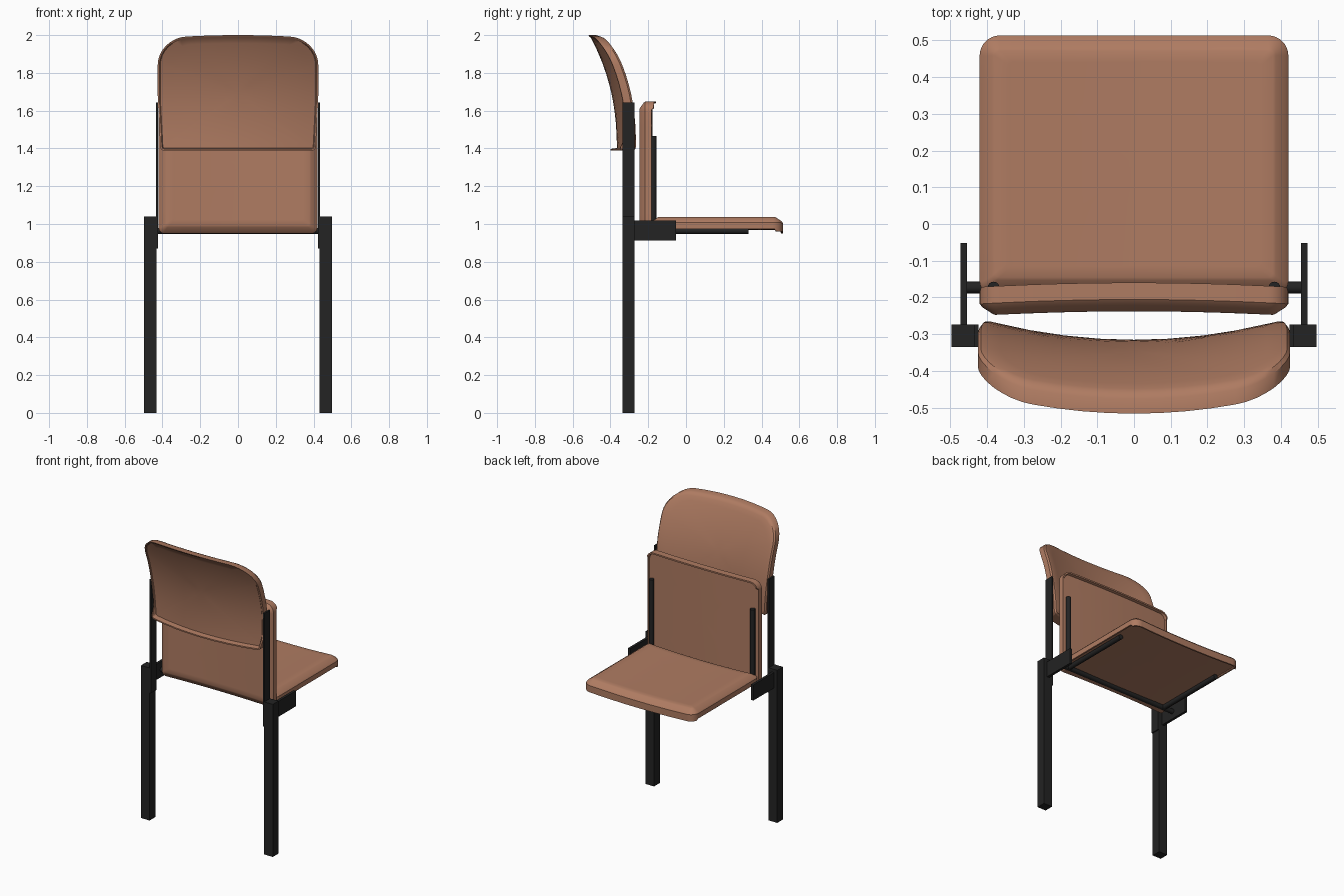
import bpy, bmesh, math
from mathutils import Vector

cube = bpy.data.objects.get("Cube")
if cube:
    bpy.data.objects.remove(cube, do_unlink=True)


def material(name, rgb):
    m = bpy.data.materials.new(name)
    m.use_nodes = True
    m.diffuse_color = (*rgb, 1)
    bsdf = m.node_tree.nodes["Principled BSDF"]
    bsdf.inputs["Base Color"].default_value = (*rgb, 1)
    bsdf.inputs["Roughness"].default_value = 0.6
    return m


BROWN = material("warm brown", (0.43, 0.20, 0.122))
BLACK = material("black metal", (0.017, 0.017, 0.017))


def finish(name, bm, mat, smooth=True):
    bmesh.ops.recalc_face_normals(bm, faces=bm.faces)
    me = bpy.data.meshes.new(name)
    bm.to_mesh(me)
    bm.free()
    me.materials.append(mat)
    ob = bpy.data.objects.new(name, me)
    bpy.context.collection.objects.link(ob)
    if smooth:
        bpy.ops.object.select_all(action='DESELECT')
        ob.select_set(True)
        bpy.context.view_layer.objects.active = ob
        bpy.ops.object.shade_smooth_by_angle(angle=math.radians(32))
    return ob


def box(name, lo, hi):
    bm = bmesh.new()
    bmesh.ops.create_cube(bm, size=1)
    lo, hi = Vector(lo), Vector(hi)
    for v in bm.verts:
        v.co = (lo + hi) / 2 + v.co * (hi - lo)
    return finish(name, bm, BLACK, False)


def rod(name, a, b, r):
    bm = bmesh.new()
    a, b = Vector(a), Vector(b)
    bmesh.ops.create_cone(bm, cap_ends=True, segments=16, radius1=r, radius2=r, depth=(b - a).length)
    turn = (b - a).to_track_quat('Z', 'Y')
    for v in bm.verts:
        v.co = (a + b) / 2 + turn @ v.co
    return finish(name, bm, BLACK)


def outline(w, lo, hi, r_lo, r_hi, arc=8, side=8):
    """Rounded rectangle, counter-clockwise, with subdivided sides."""
    corners = [(w - r_hi, hi - r_hi, r_hi, 0), (r_hi - w, hi - r_hi, r_hi, 90),
               (r_lo - w, lo + r_lo, r_lo, 180), (w - r_lo, lo + r_lo, r_lo, 270)]
    arcs = []
    for cx, cv, r, start in corners:
        angles = [math.radians(start + 90 * i / arc) for i in range(arc + 1)]
        arcs.append([Vector((cx + r * math.cos(t), cv + r * math.sin(t))) for t in angles])
    pts = []
    for k in range(4):
        a, b = arcs[k][-1], arcs[(k + 1) % 4][0]
        pts += arcs[k] + [a.lerp(b, i / side) for i in range(1, side)]
    return pts


def pad(name, w, lo, hi, r_lo, r_hi, rings, place):
    """Moulded panel: rings of (inset, depth, lip), closed by shrinking caps."""
    bm = bmesh.new()
    centre = Vector((0, (lo + hi) / 2))
    shrink = (0.15, 0.35, 0.55, 0.75, 0.9)

    def loop(inset, d, lip, s=1):
        pts = outline(w - inset, lo + inset, hi - inset,
                      max(r_lo - inset, 0.012), max(r_hi - inset, 0.012))
        pts = [centre + (p - centre) * s for p in pts]
        return [bm.verts.new(place(p.x, p.y, d, lip)) for p in pts]

    first, last = rings[0], rings[-1]
    loops = [loop(*first, s) for s in shrink]
    loops += [loop(*r) for r in rings]
    loops += [loop(*last, s) for s in reversed(shrink)]
    for a, b in zip(loops, loops[1:]):
        for i in range(len(a)):
            j = (i + 1) % len(a)
            bm.faces.new((a[i], a[j], b[j], b[i]))
    for ring, d in ((loops[0], first[1]), (loops[-1], last[1])):
        c = bm.verts.new(place(0, centre.y, d, 0))
        for i in range(len(ring)):
            bm.faces.new((c, ring[i], ring[(i + 1) % len(ring)]))
    return finish(name, bm, BROWN)


# Seat panel, lying flat or folded up about the hinge
HINGE_Y, HINGE_Z = -0.173, 0.9635


def swing(p, folded):
    x, y, z = p
    if folded:
        y, z = HINGE_Y - (z - HINGE_Z), HINGE_Z + (y - HINGE_Y)
    return (x, y, z)


SEAT_RINGS = [(0.042, 0, 0), (0.034, 0.004, 0), (0.008, 0.022, 0), (0.0, 0.032, 0),
              (0.0, 0.066, 0.012), (0.010, 0.066, 0.012), (0.014, 0.060, 0)]


def build_seat(prefix, folded):
    def place(x, y, d, lip):
        dish = 0.012 * (1 - (x / 0.42) ** 2)
        if y > 0.47:
            d += lip
        return swing((x, y, 1.04 - dish - d), folded)

    pad(prefix + "_panel", 0.42, -0.187, 0.513, 0.03, 0.055, SEAT_RINGS, place)
    for side, s in (("left", 1), ("right", -1)):
        rod(f"{prefix}_{side}_support_bar",
            swing((s * 0.382, HINGE_Y, HINGE_Z), folded),
            swing((s * 0.382, 0.33, HINGE_Z), folded), 0.016)


build_seat("flat_seat", False)
build_seat("folded_seat", True)


# Backrest: dished across its width and curling backwards at the top
def place_back(x, z, d, lip):
    t = min(max((z - 1.388) / 0.612, 0), 1)
    x *= 0.965 + 0.035 * min(1, t * 2.2)
    y = -0.315 + 0.055 * (x / 0.41) ** 2 - 0.145 * t ** 2.3
    if z < 1.42:
        d += lip
    arch = 0.018 * (x / 0.42) ** 2 * t ** 3
    return (x, y - d, z - arch)


BACK_RINGS = [(0.022, 0, 0), (0.008, 0.004, 0), (0.0, 0.016, 0), (0.0, 0.056, 0.03),
              (0.009, 0.056, 0.03), (0.014, 0.051, 0)]
pad("backrest", 0.425, 1.388, 2.0, 0.02, 0.15, BACK_RINGS, place_back)

# Frame, mirrored on both sides
for side, s in (("left", 1), ("right", -1)):
    def sided(name, x0, x1, y0, y1, z0, z1):
        a, b = sorted((s * x0, s * x1))
        box(f"{side}_{name}", (a, y0, z0), (b, y1, z1))
    sided("leg", 0.432, 0.497, -0.335, -0.273, 0, 1.04)
    sided("back_post", 0.423, 0.434, -0.335, -0.273, 0.87, 1.643)
    sided("hinge_arm", 0.455, 0.472, -0.275, -0.052, 0.912, 1.018)

rod("hinge_rod", (-0.46, HINGE_Y, HINGE_Z), (0.46, HINGE_Y, HINGE_Z), 0.016)
